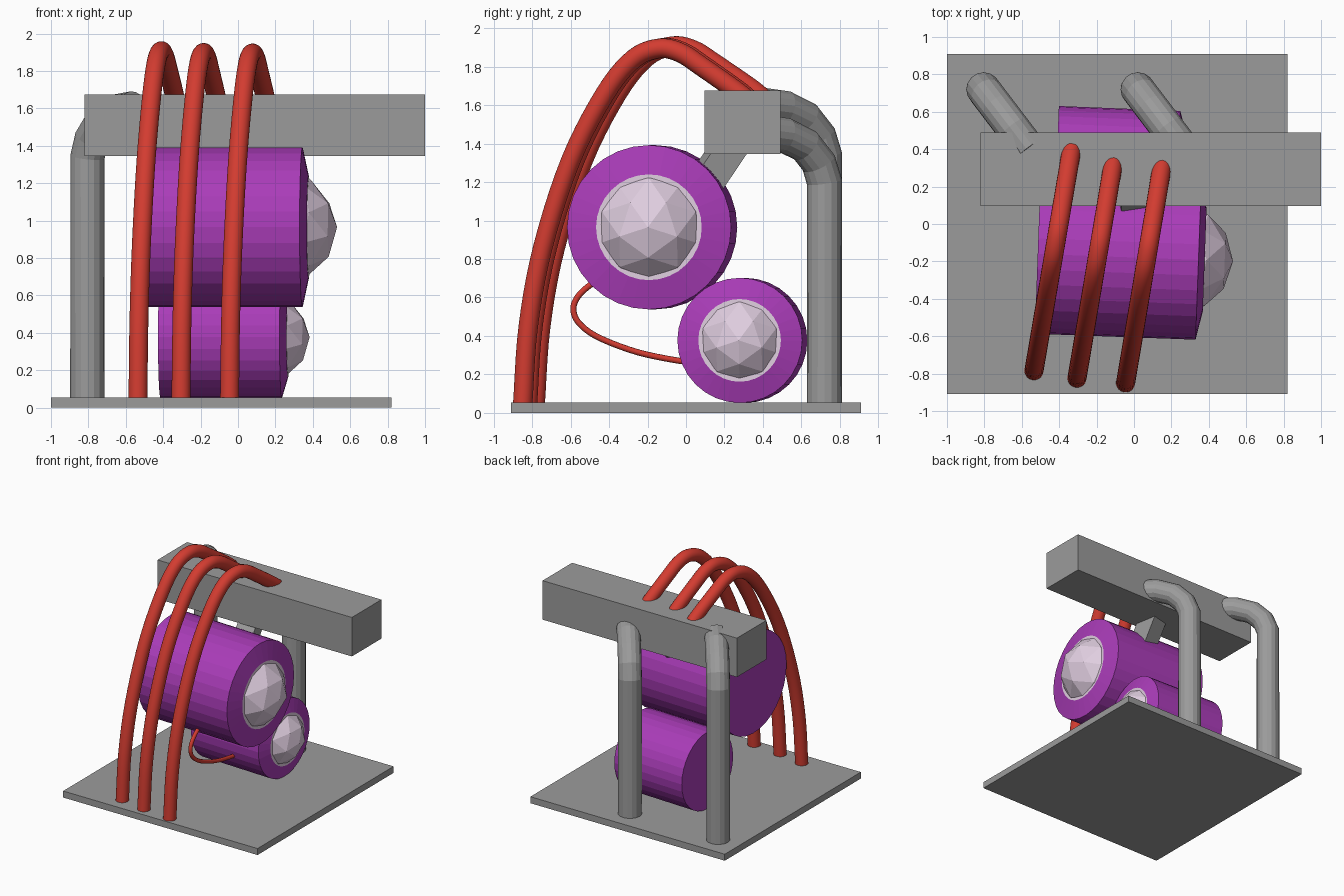
import bpy, bmesh, math
from mathutils import Vector, Matrix

cube = bpy.data.objects.get("Cube")
if cube:
    bpy.data.objects.remove(cube, do_unlink=True)


def material(name, rgb):
    m = bpy.data.materials.new(name)
    m.use_nodes = True
    m.diffuse_color = (*rgb, 1)
    bsdf = next(n for n in m.node_tree.nodes if n.type == 'BSDF_PRINCIPLED')
    bsdf.inputs["Base Color"].default_value = (*rgb, 1)
    return m


GREY = material("grey", (0.33, 0.33, 0.33))
PURPLE = material("purple", (0.40, 0.045, 0.48))
RED = material("red", (0.65, 0.045, 0.03))
PALE = material("pale_pink", (0.75, 0.62, 0.75))


def add_object(name, bm, *mats):
    bmesh.ops.recalc_face_normals(bm, faces=bm.faces)
    mesh = bpy.data.meshes.new(name)
    bm.to_mesh(mesh)
    bm.free()
    ob = bpy.data.objects.new(name, mesh)
    bpy.context.collection.objects.link(ob)
    for m in mats:
        mesh.materials.append(m)
    return ob


def box(name, low, high):
    low, high = Vector(low), Vector(high)
    bm = bmesh.new()
    bmesh.ops.create_cube(bm, size=1, matrix=Matrix.Translation((low + high) / 2)
                          @ Matrix.Diagonal((*(high - low), 1)))
    return add_object(name, bm, GREY)


def tube(name, points, radius, sides, mat, smooth):
    """Sweep a circle along a path with capped ends."""
    pts = [Vector(p) for p in points]
    bm = bmesh.new()
    rings = []
    for i, p in enumerate(pts):
        before = (p - pts[i - 1]).normalized() if i else Vector()
        after = (pts[i + 1] - p).normalized() if i + 1 < len(pts) else Vector()
        t = (before + after).normalized()
        if i == 0:
            u = t.orthogonal().normalized()
        u = (u - t * u.dot(t)).normalized()
        v = t.cross(u)
        angles = [math.tau * k / sides for k in range(sides)]
        rings.append([bm.verts.new(p + radius * (u * math.cos(a) + v * math.sin(a)))
                      for a in angles])
    for a, b in zip(rings, rings[1:]):
        for k in range(sides):
            n = (k + 1) % sides
            bm.faces.new((a[k], a[n], b[n], b[k]))
    bm.faces.new(rings[0])
    bm.faces.new(rings[-1])
    for f in bm.faces:
        f.smooth = smooth and len(f.verts) == 4
    return add_object(name, bm, mat)


def spline(points, steps=5):
    """Round off a path by Catmull-Rom interpolation."""
    pts = [Vector(p) for p in points]
    pts = [pts[0] * 2 - pts[1]] + pts + [pts[-1] * 2 - pts[-2]]
    out = []
    for a, b, c, d in zip(pts, pts[1:], pts[2:], pts[3:]):
        for s in range(steps):
            t = s / steps
            out.append((b * 2 + (c - a) * t + (a * 2 - b * 5 + c * 4 - d) * t ** 2
                        + (b * 3 - a - c * 3 + d) * t ** 3) / 2)
    return out + [pts[-2]]


def drum(name, center, length, radius, hole, ball, ball_x, yaw):
    """Cylinder along x with a raised conical rim and a faceted ball in its right end."""
    place = Matrix.Translation(center) @ Matrix.Rotation(yaw, 4, 'Z')
    sides, half = 32, length / 2
    bm = bmesh.new()
    rings = []
    for x, r in ((-half, radius), (half, radius), (half + 0.033, hole)):
        rings.append([bm.verts.new((x, r * math.cos(math.tau * k / sides),
                                    r * math.sin(math.tau * k / sides)))
                      for k in range(sides)])
    for a, b in zip(rings, rings[1:]):
        for k in range(sides):
            n = (k + 1) % sides
            bm.faces.new((a[k], a[n], b[n], b[k]))
    bm.faces.new(rings[0])
    bm.faces.new(rings[-1]).material_index = 1
    bm.transform(place)
    add_object(name, bm, PURPLE, PALE)
    bm = bmesh.new()
    bmesh.ops.create_icosphere(bm, subdivisions=2, radius=ball)
    bm.transform(place @ Matrix.Translation((ball_x, 0, 0)) @ Matrix.Rotation(math.pi / 2, 4, 'Y'))
    add_object(name + "_ball", bm, PALE)


# Base plate and cross beam
box("base_plate", (-1, -0.91, 0), (0.82, 0.91, 0.055))
box("cross_beam", (-0.82, 0.095, 1.345), (1, 0.49, 1.675))

# Two drums, touching each other
drum("large_drum", (-0.085, -0.176, 0.965), 0.86, 0.427, 0.275, 0.30, 0.315, math.radians(-2.1))
drum("small_drum", (-0.09, 0.293, 0.377), 0.65, 0.325, 0.215, 0.235, 0.238, math.radians(-2.3))

# Slanted bracket from the large drum to the beam
bracket = box("drum_bracket", (-0.075, -0.08, -0.18), (0.075, 0.08, 0.18))
bracket.matrix_world = (Matrix.Translation((-0.01, 0.165, 1.29)) @ Matrix.Rotation(math.radians(-34), 4, 'X')
                        @ Matrix.Rotation(math.radians(12), 4, 'Z'))

# Bent support legs behind the beam
for name, x, drop in (("right_leg", -0.805, 0), ("left_leg", 0.02, 0.14)):
    bend = ((0.72, 1.34), (0.69, 1.44), (0.62, 1.53), (0.51, 1.585), (0.40, 1.60))
    path = [(x, 0.72, 0.03)] + [(x + 0.76 * (0.72 - y), y, z - drop) for y, z in bend]
    tube(name, path, 0.092, 16, GREY, False)

# Three arching hoses from the base to the beam top
ARCH = ((0, 0.03), (0.027, 0.45), (0.095, 0.86), (0.225, 1.31), (0.387, 1.66), (0.52, 1.84),
        (0.64, 1.895), (0.74, 1.872), (0.84, 1.80), (1, 1.675), (1.06, 1.62))
for i, (start, end, lift) in enumerate((((-0.535, -0.785), (-0.345, 0.33), 0.018),
                                        ((-0.305, -0.825), (-0.12, 0.27), 0.004),
                                        ((-0.045, -0.85), (0.142, 0.26), 0))):
    a, b = Vector(start), Vector(end)
    path = [(*a.lerp(b, t), z + lift * t) for t, z in ARCH]
    tube(f"hose_{i + 1}", spline(path), 0.051, 20, RED, True)

# Thin wire between the drums
wire = ((-0.38, 0.72), (-0.49, 0.67), (-0.565, 0.60), (-0.585, 0.53), (-0.55, 0.46),
        (-0.45, 0.39), (-0.25, 0.315), (-0.03, 0.27), (0.06, 0.265))
tube("drum_wire", spline([(-0.035, y, z) for y, z in wire]), 0.016, 10, RED, True)
